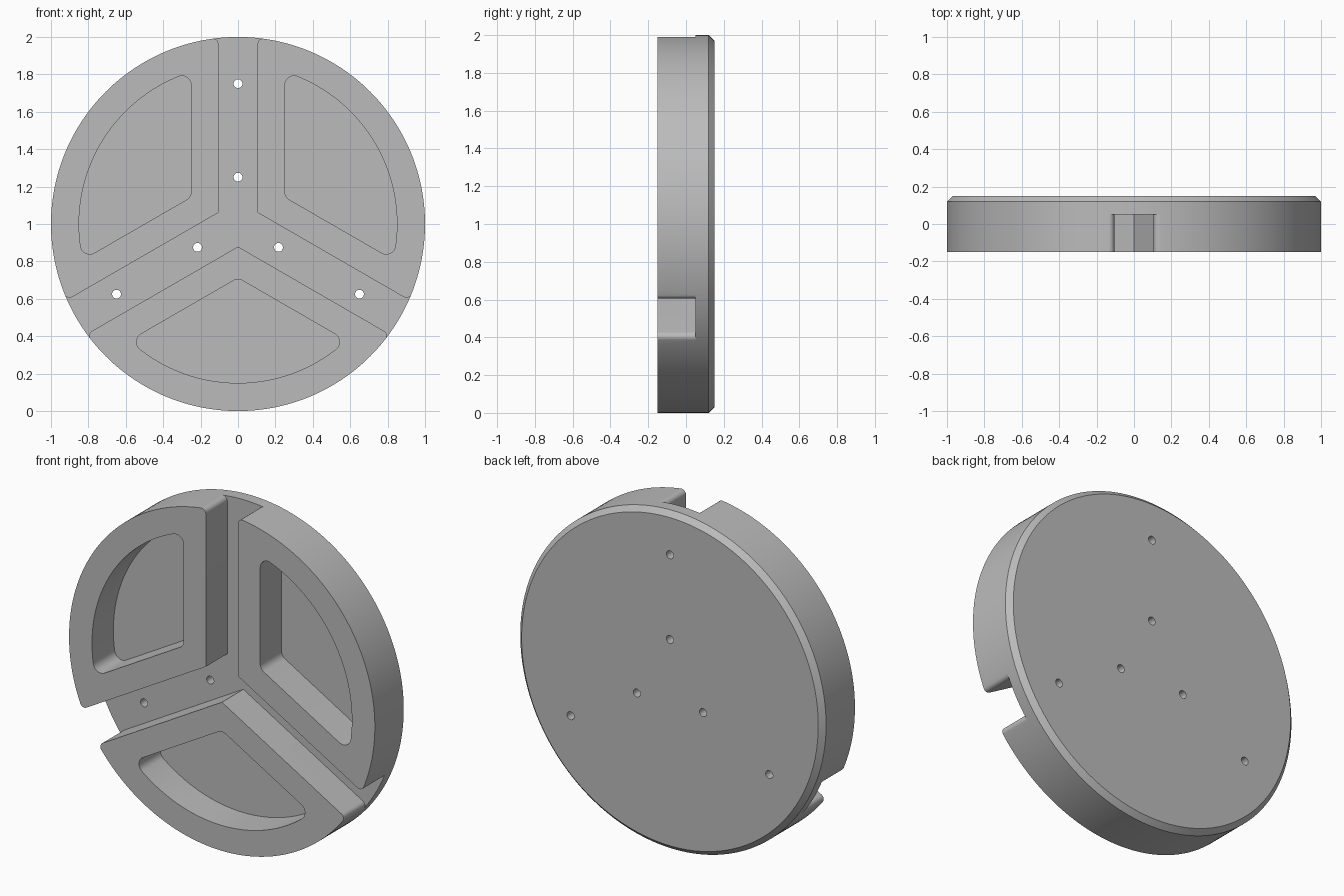
import bpy
import bmesh
from math import sin, cos, pi, radians, sqrt, atan2, degrees
from mathutils import Vector, Matrix

if "Cube" in bpy.data.objects:
    bpy.data.objects.remove(bpy.data.objects["Cube"], do_unlink=True)

FRONT, FLOOR, BACK = -0.15, 0.05, 0.15
CUT_FRONT = FRONT - 0.1
CHAMFER = 0.03


def arc(centre, radius, start, end, steps):
    """Points on an arc, angles in degrees."""
    angles = [radians(start + (end - start) * i / steps) for i in range(steps + 1)]
    return [Vector((centre[0] + radius * cos(a), centre[1] + radius * sin(a))) for a in angles]


def turned(points, degrees_ccw):
    spin = Matrix.Rotation(radians(degrees_ccw), 2)
    return [spin @ p for p in points]


def loft(bm, sections):
    """Closed solid through matching outlines, each given with its depth."""
    rings = [[bm.verts.new((p.x, y, p.y + 1)) for p in pts] for pts, y in sections]
    n = len(rings[0])
    for a, b in zip(rings, rings[1:]):
        for i in range(n):
            bm.faces.new((a[i], a[(i + 1) % n], b[(i + 1) % n], b[i]))
    bm.faces.new(rings[0])
    bm.faces.new(rings[-1])


def make_object(name, bm):
    bmesh.ops.recalc_face_normals(bm, faces=bm.faces)
    mesh = bpy.data.meshes.new(name)
    bm.to_mesh(mesh)
    bm.free()
    obj = bpy.data.objects.new(name, mesh)
    bpy.context.collection.objects.link(obj)
    return obj


def channel_outline(half_width, fillet):
    """Three-armed channel with rounded mouths at the rim."""
    x = half_width + fillet
    z = sqrt((1 - fillet) ** 2 - x * x)
    rim = degrees(atan2(z, x))
    side = arc((x, z), fillet, 180, rim, 8)
    side.append(Vector((cos(radians(rim)), sin(radians(rim)))) * 1.1)
    mirrored = [Vector((-p.x, p.y)) for p in reversed(side)]
    arm = [Vector((half_width, half_width / sqrt(3)))] + side + mirrored
    return [p for k in range(3) for p in turned(arm, 120 * k)]


def pocket_outline(offset, outer, fillet):
    """Rounded sector between two arms, centred on 30 degrees."""
    x = offset + fillet
    z = sqrt((outer - fillet) ** 2 - x * x)
    top = degrees(atan2(z, x))
    low = radians(60 - top)
    reach = outer - fillet
    pts = arc((x, x / sqrt(3)), fillet, 180, 240, 8)
    pts += arc((reach * cos(low), reach * sin(low)), fillet, 240, 420 - top, 12)
    pts += arc((0, 0), outer, 60 - top, top, 48)[1:-1]
    pts += arc((x, z), fillet, top, 180, 12)
    return pts


# Round body with a chamfered back edge
bm = bmesh.new()
rim = arc((0, 0), 1, 0, 360, 192)[:-1]
small = [p * (1 - CHAMFER) for p in rim]
loft(bm, [(rim, FRONT), (rim, BACK - CHAMFER), (small, BACK)])
body = make_object("slotted_disc", bm)

# Channel and pocket cutter
bm = bmesh.new()
channel = channel_outline(0.105, 0.028)
loft(bm, [(channel, CUT_FRONT), (channel, FLOOR)])
for k in range(3):
    pocket = turned(pocket_outline(0.25, 0.85, 0.05), 120 * k)
    loft(bm, [(pocket, CUT_FRONT), (pocket, FLOOR)])
recess_cutter = make_object("recess_cutter", bm)

# Screw hole cutter, two holes along each arm
bm = bmesh.new()
for k in range(3):
    for distance in (0.25, 0.75):
        hole = turned(arc((0, distance), 0.0235, 0, 360, 24)[:-1], 120 * k)
        loft(bm, [(hole, CUT_FRONT), (hole, BACK + 0.1)])
hole_cutter = make_object("hole_cutter", bm)

# Cut the body, then drop the cutters
for cutter in (recess_cutter, hole_cutter):
    cutter.hide_render = True
    mod = body.modifiers.new("cut", "BOOLEAN")
    mod.operation = "DIFFERENCE"
    mod.solver = "EXACT"
    mod.object = cutter
bpy.context.view_layer.update()
graph = bpy.context.evaluated_depsgraph_get()
cut_mesh = bpy.data.meshes.new_from_object(body.evaluated_get(graph))
body.modifiers.clear()
body.data = cut_mesh
for cutter in (recess_cutter, hole_cutter):
    bpy.data.objects.remove(cutter, do_unlink=True)

# Single grey finish
grey = bpy.data.materials.new("plain_grey")
grey.use_nodes = True
colour = (0.5, 0.5, 0.5, 1)
grey.diffuse_color = colour
grey.node_tree.nodes["Principled BSDF"].inputs["Base Color"].default_value = colour
body.data.materials.clear()
body.data.materials.append(grey)

# Smooth curved walls, crisp edges
bpy.ops.object.select_all(action="DESELECT")
body.select_set(True)
bpy.context.view_layer.objects.active = body
bpy.ops.object.shade_smooth_by_angle(angle=radians(30))
